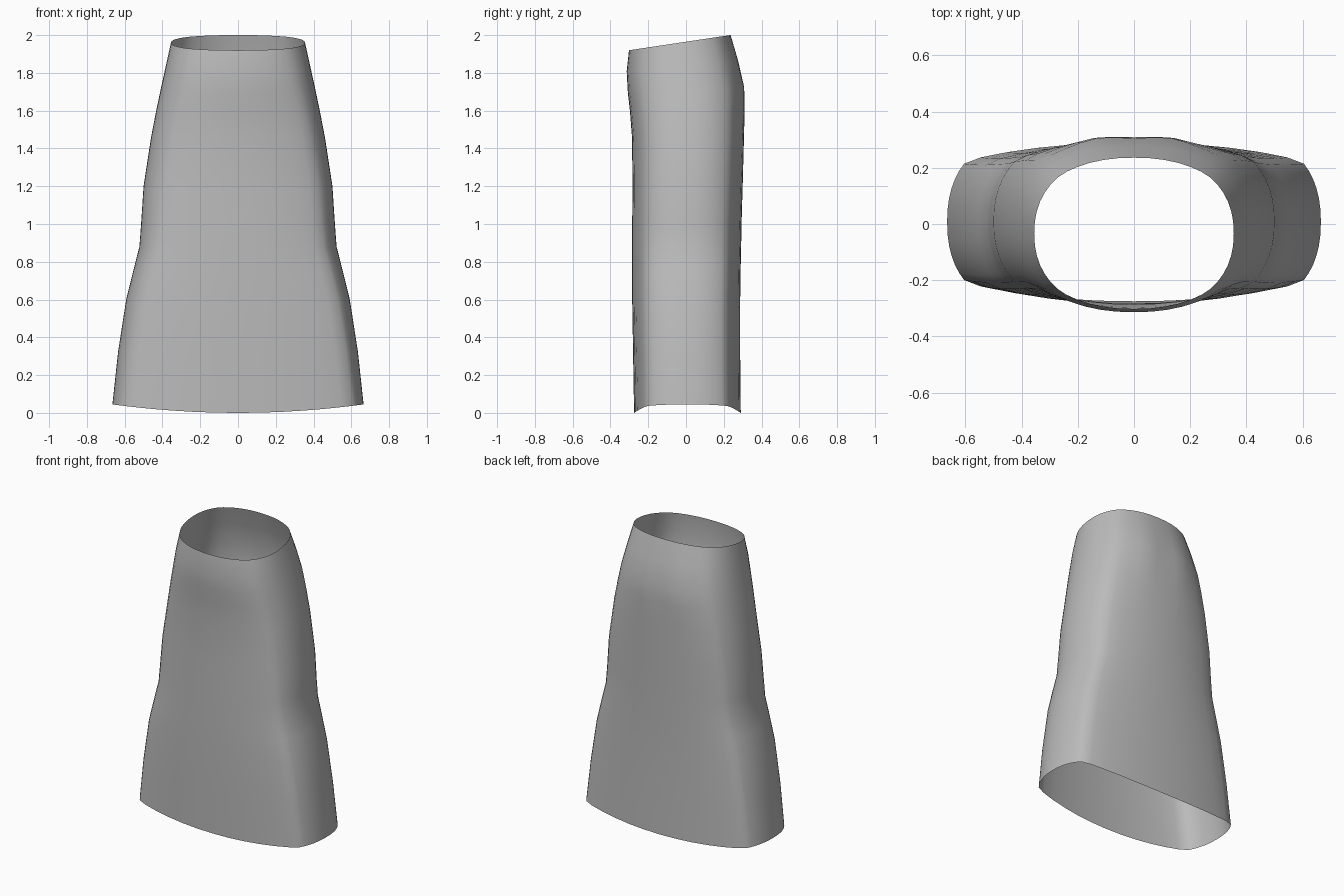
import bpy
import bmesh
import math

cube = bpy.data.objects.get("Cube")
if cube:
    bpy.data.objects.remove(cube, do_unlink=True)

SIDES = 48
# Rings from hem to waist: height, half width, front y, back y, flat half length
RINGS = [
    (0.0, 0.665, -0.275, 0.29, 0.44),
    (0.3, 0.635, -0.28, 0.287, 0.4),
    (0.6, 0.592, -0.285, 0.287, 0.35),
    (0.75, 0.555, -0.285, 0.289, 0.31),
    (0.88, 0.522, -0.285, 0.292, 0.27),
    (1.0, 0.513, -0.285, 0.294, 0.25),
    (1.2, 0.5, -0.283, 0.3, 0.22),
    (1.46, 0.46, -0.286, 0.307, 0.17),
    (1.6, 0.433, -0.297, 0.308, 0.14),
    (1.71, 0.41, -0.308, 0.304, 0.11),
    (1.84, 0.382, -0.314, 0.275, 0.08),
    (1.965, 0.355, -0.302, 0.236, 0.05),
]


def signed_power(value, power):
    return math.copysign(abs(value) ** power, value)


def ring_point(ring, i):
    """Rounded stadium section, with the waist tilted and the hem arched."""
    z, width, front, back, flat = ring
    a = math.tau * i / SIDES
    c, s = math.cos(a), math.sin(a)
    # Straight front and back panels joined by rounded ends
    ux = signed_power(c, 0.9)
    uy = signed_power(s, 0.9)
    reach = flat * min(1, max(-1, c * 1.5))
    x = reach + (width - flat) * ux
    mid = (front + back) / 2
    y = mid + (back - front) / 2 * uy
    # Two soft swells at the back below the waist
    if s > 0:
        swell = math.exp(-((abs(x) - 0.13) / 0.08) ** 2)
        y += 0.012 * swell * math.exp(-((z - 1.68) / 0.12) ** 2)
    tilt = min(1, max(0, (z - 1.6) / 0.36))
    arch = max(0, 1 - z / 0.6)
    z += tilt * 0.15 * y + arch * 0.045 * (x / width) ** 2
    return x, y, z


# Skirt shell, open at waist and hem
bm = bmesh.new()
loops = [[bm.verts.new(ring_point(r, i)) for i in range(SIDES)] for r in RINGS]
for low, high in zip(loops, loops[1:]):
    for i in range(SIDES):
        j = (i + 1) % SIDES
        bm.faces.new((low[i], low[j], high[j], high[i]))
for face in bm.faces:
    face.smooth = True
mesh = bpy.data.meshes.new("skirt")
bm.to_mesh(mesh)
bm.free()

skirt = bpy.data.objects.new("skirt", mesh)
bpy.context.collection.objects.link(skirt)

# Plain grey cloth
cloth = bpy.data.materials.new("grey cloth")
cloth.use_nodes = True
cloth.diffuse_color = (0.5, 0.5, 0.5, 1)
cloth.node_tree.nodes["Principled BSDF"].inputs["Base Color"].default_value = cloth.diffuse_color
mesh.materials.append(cloth)
